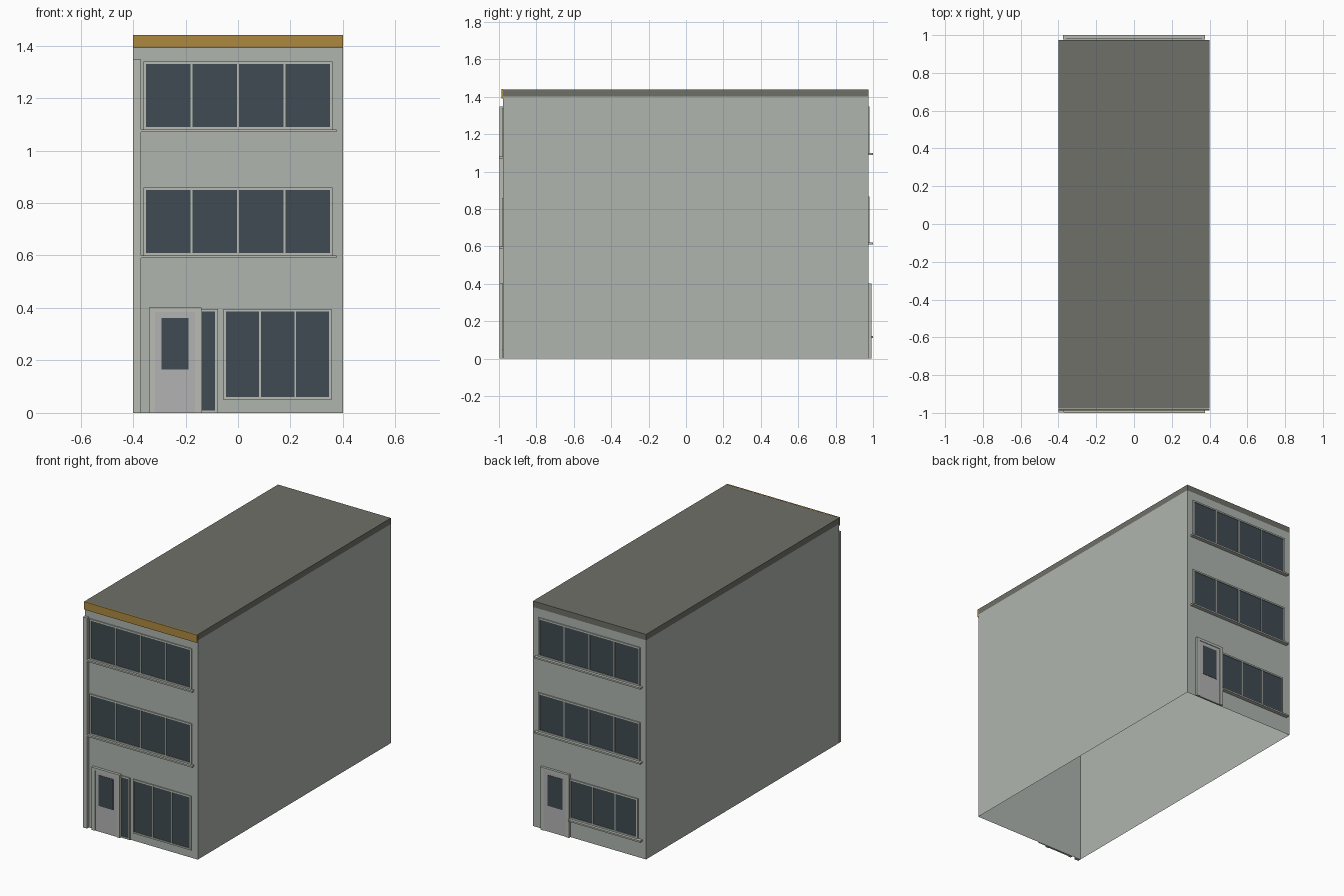
import bpy, bmesh

if "Cube" in bpy.data.objects:
    bpy.data.objects.remove(bpy.data.objects["Cube"])

FRONT, BACK = -0.978, 0.975


def material(name, rgb):
    m = bpy.data.materials.new(name)
    m.diffuse_color = (*rgb, 1)
    m.use_nodes = True
    m.node_tree.nodes["Principled BSDF"].inputs["Base Color"].default_value = m.diffuse_color
    return m


WALL = material("wall_grey", (0.43, 0.46, 0.43))
TRIM = material("trim_grey", (0.48, 0.50, 0.45))
DOOR = material("door_grey", (0.45, 0.45, 0.45))
GLASS = material("dark_glass", (0.05, 0.07, 0.085))
ROOF = material("roof_grey", (0.16, 0.16, 0.14))
GOLD = material("ochre", (0.42, 0.25, 0.05))


def boxes(name, bounds, mat, open_ends=False):
    """One object made of boxes, each (x0, x1, y0, y1, z0, z1)."""
    bm = bmesh.new()
    for x0, x1, y0, y1, z0, z1 in bounds:
        vs = bmesh.ops.create_cube(bm, size=1)["verts"]
        for v in vs:
            v.co = (x1 if v.co.x > 0 else x0, y1 if v.co.y > 0 else y0,
                    z1 if v.co.z > 0 else z0)
    if open_ends:
        bmesh.ops.delete(bm, geom=[f for f in bm.faces if abs(f.normal.z) > 0.5],
                         context='FACES_ONLY')
    me = bpy.data.meshes.new(name)
    bm.to_mesh(me)
    bm.free()
    me.materials.append(mat)
    ob = bpy.data.objects.new(name, me)
    bpy.context.collection.objects.link(ob)
    return ob


def on_wall(side, x0, x1, z0, z1, depth):
    """Bounds of a box sitting on the front (-1) or back (+1) wall."""
    base = FRONT if side < 0 else BACK
    ys = sorted((base + side * 0.0005, base + side * depth))
    return (x0, x1, *ys, z0, z1)


def window(name, side, x0, x1, z0, z1, panes, rim=0.01, bar=0.007):
    boxes(name + "_glass", [on_wall(side, x0 + rim / 2, x1 - rim / 2,
                                    z0 + rim / 2, z1 - rim / 2, 0.003)], GLASS)
    parts = [(x0, x1, z0, z0 + rim), (x0, x1, z1 - rim, z1),
             (x0, x0 + rim, z0 + rim, z1 - rim), (x1 - rim, x1, z0 + rim, z1 - rim)]
    step = (x1 - x0 - rim) / panes
    for i in range(1, panes):
        c = x0 + rim / 2 + i * step
        parts.append((c - bar / 2, c + bar / 2, z0 + rim, z1 - rim))
    boxes(name + "_frame", [on_wall(side, *p, 0.007) for p in parts], TRIM)


def sill(name, side, x0, x1, top):
    depth = 1 - abs(FRONT if side < 0 else BACK)
    boxes(name, [on_wall(side, x0, x1, top - 0.01, top, depth)], TRIM)


def door(name, side, x0, x1, depth):
    w = 0.024
    boxes(name + "_frame", [on_wall(side, x0, x0 + w, 0, 0.402, depth),
                            on_wall(side, x1 - w, x1, 0, 0.402, depth),
                            on_wall(side, x0 + w, x1 - w, 0.385, 0.402, depth)], TRIM)
    boxes(name + "_leaf", [on_wall(side, x0 + w, x1 - w, 0, 0.385, depth - 0.004)], DOOR)
    boxes(name + "_glass", [on_wall(side, x0 + 0.048, x1 - 0.048, 0.165, 0.362,
                                    depth - 0.002)], GLASS)


# wall shell open underneath, roof slab and front fascia
boxes("walls", [(-0.4, 0.4, FRONT, BACK, 0, 1.402)], WALL, open_ends=True)
boxes("roof", [(-0.4, 0.4, FRONT, BACK, 1.40, 1.44)], ROOF)
boxes("fascia", [on_wall(-1, -0.4, 0.4, 1.39, 1.4405, 0.009)], GOLD)

# narrow pilaster on the front left corner
boxes("pilaster", [on_wall(-1, -0.4, -0.37, 0, 1.347, 0.02)], TRIM)

# upper floors, both ends
for i, z in enumerate((0.60, 1.08)):
    window(f"front_window_{i + 1}", -1, -0.36, 0.36, z, z + 0.26, 4)
    sill(f"front_sill_{i + 1}", -1, -0.37, 0.375, z)
    window(f"back_window_{i + 1}", 1, -0.36, 0.36, z + 0.02, z + 0.267, 4)
    sill(f"back_sill_{i + 1}", 1, -0.375, 0.375, z + 0.02)

# front ground floor
door("front_door", -1, -0.34, -0.14, 0.018)
window("front_side_light", -1, -0.148, -0.077, 0, 0.396, 1)
window("front_shop_window", -1, -0.055, 0.357, 0.05, 0.396, 3)

# back ground floor
door("back_door", 1, 0.135, 0.337, 0.016)
window("back_ground_window", 1, -0.345, 0.135, 0.12, 0.375, 3)
sill("back_ground_sill", 1, -0.375, 0.135, 0.12)
